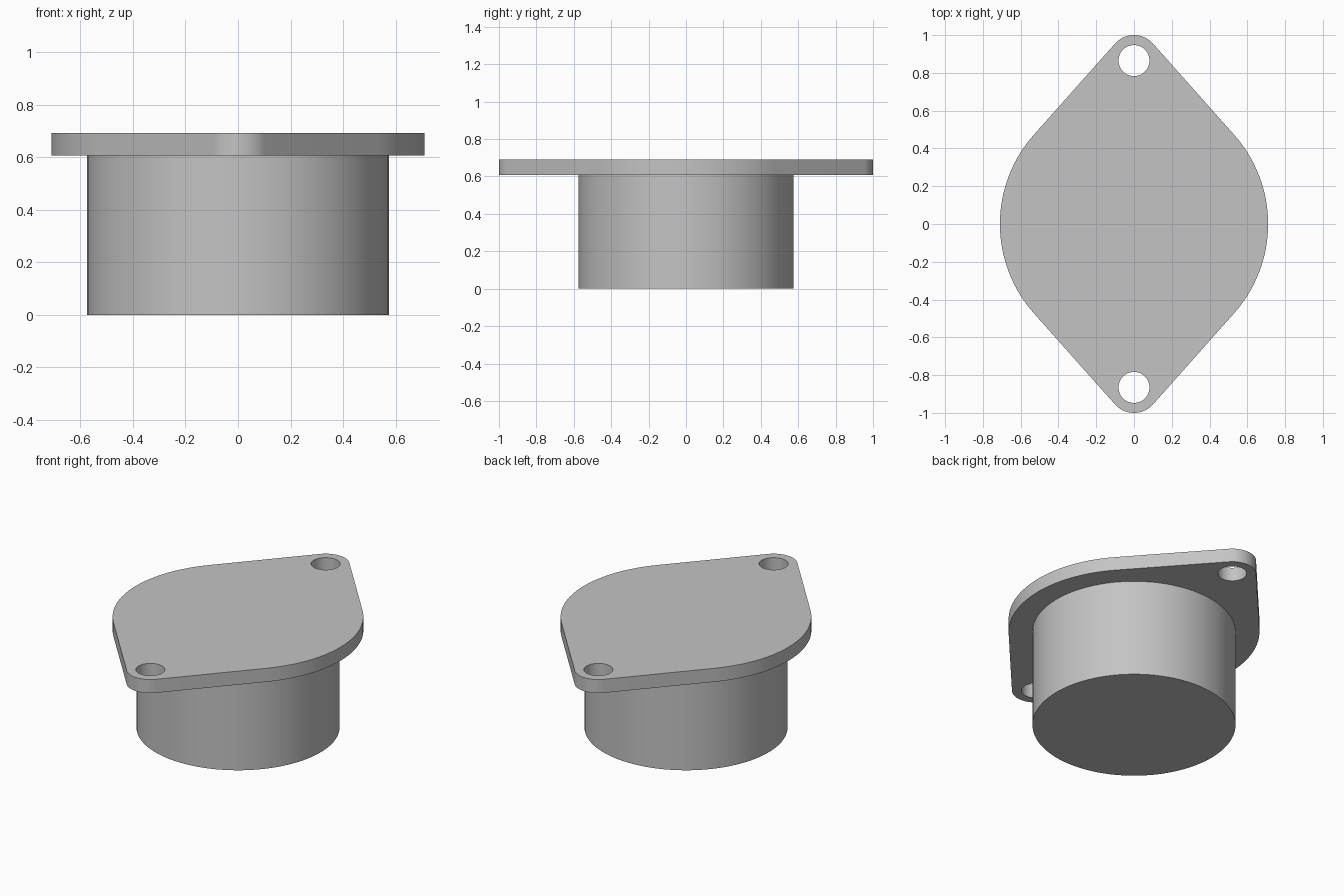
import bpy, bmesh, math

BODY_R, FLANGE_R, EAR_R, HOLE_R = 0.575, 0.71, 0.135, 0.082
EAR_Y, FLANGE_Z, TOP_Z = 0.865, 0.607, 0.692

cube = bpy.data.objects.get("Cube")
if cube:
    bpy.data.objects.remove(cube, do_unlink=True)

grey = bpy.data.materials.new("plain grey")
grey.use_nodes = True
colour = (0.55, 0.55, 0.55, 1)
grey.diffuse_color = colour
grey.node_tree.nodes["Principled BSDF"].inputs["Base Color"].default_value = colour


def arc(cy, radius, start, end, steps):
    """Points along an arc centred on the y axis."""
    return [(radius * math.cos(start + (end - start) * i / steps),
             cy + radius * math.sin(start + (end - start) * i / steps))
            for i in range(steps + 1)]


def prism(name, outline, z0, z1):
    """Extrude a closed outline between two heights."""
    bm = bmesh.new()
    face = bm.faces.new([bm.verts.new((x, y, z0)) for x, y in outline])
    top = bmesh.ops.extrude_face_region(bm, geom=[face])["geom"]
    bmesh.ops.translate(bm, vec=(0, 0, z1 - z0),
                        verts=[v for v in top if isinstance(v, bmesh.types.BMVert)])
    bmesh.ops.recalc_face_normals(bm, faces=bm.faces)
    mesh = bpy.data.meshes.new(name)
    bm.to_mesh(mesh)
    bm.free()
    mesh.materials.append(grey)
    obj = bpy.data.objects.new(name, mesh)
    bpy.context.collection.objects.link(obj)
    return obj


def circle(cy, radius, steps):
    return arc(cy, radius, 0, math.tau, steps)[:-1]


# Round body
body = prism("body", circle(0, BODY_R, 96), 0, FLANGE_Z)

# Flange: wide side arcs joined to small ear arcs by tangent lines
t = math.asin((FLANGE_R - EAR_R) / EAR_Y)
outline = (arc(0, FLANGE_R, -t, t, 32)
           + arc(EAR_Y, EAR_R, t, math.pi - t, 24)
           + arc(0, FLANGE_R, math.pi - t, math.pi + t, 32)
           + arc(-EAR_Y, EAR_R, math.pi + t, math.tau - t, 24))
flange = prism("flange", outline, FLANGE_Z, TOP_Z)

# Bolt holes through both ears
for side, name in ((1, "back_hole_cutter"), (-1, "front_hole_cutter")):
    cutter = prism(name, circle(side * EAR_Y, HOLE_R, 48), FLANGE_Z - 0.1, TOP_Z + 0.1)
    cut = flange.modifiers.new(name, "BOOLEAN")
    cut.operation = "DIFFERENCE"
    cut.solver = "EXACT"
    cut.object = cutter
    bpy.context.view_layer.update()
    bpy.ops.object.select_all(action="DESELECT")
    flange.select_set(True)
    bpy.context.view_layer.objects.active = flange
    bpy.ops.object.modifier_apply(modifier=cut.name)
    bpy.data.objects.remove(cutter, do_unlink=True)

# Smooth curved walls, sharp rims
for obj in (body, flange):
    bpy.ops.object.select_all(action="DESELECT")
    obj.select_set(True)
    bpy.context.view_layer.objects.active = obj
    bpy.ops.object.shade_smooth_by_angle(angle=math.radians(30))
